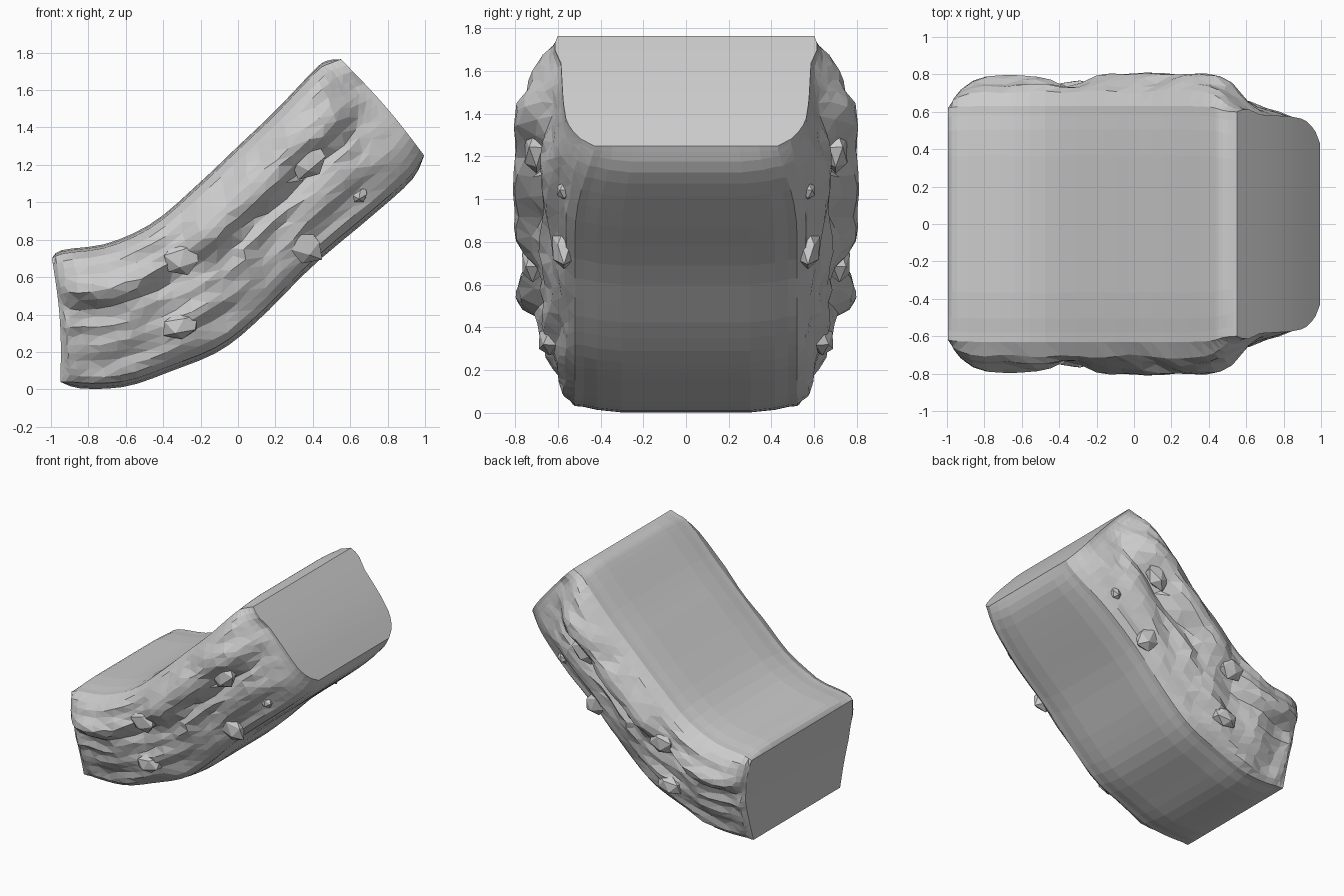
import bpy, bmesh, math, random
from mathutils import Vector, noise
from mathutils.bvhtree import BVHTree

if "Cube" in bpy.data.objects:
    bpy.data.objects.remove(bpy.data.objects["Cube"])

random.seed(4)

# Matching points on the top and bottom outline (x, z), from left end to right end
TOP = [(-.995, .70), (-.94, .745), (-.7, .78), (-.45, .895), (-.2, 1.11),
       (0, 1.3), (.2, 1.49), (.4, 1.70), (.47, 1.755), (.55, 1.765)]
BOT = [(-.95, .04), (-.84, .005), (-.6, .015), (-.35, .10), (-.09, .21),
       (.13, .39), (.4, .66), (.72, .93), (.93, 1.12), (.995, 1.25)]
# Half width down the side: (depth below top, half width)
SIDE = [(0, .63), (.05, .70), (.12, .735), (.2, .74), (.3, .76), (.37, .745), (.44, .68),
        (.52, .665), (.58, .68), (.65, .64), (.74, .63), (.83, .595), (.92, .58), (1, .52)]
# Half width at the two end faces
LEFT = [(0, .62), (.2, .65), (.5, .63), (.8, .57), (1, .53)]
RIGHT = [(0, .60), (.1, .62), (.25, .585), (.6, .575), (.78, .56), (.92, .51), (1, .43)]
# Bulges grown out of the sides: x, z, length, height, amount, tilt in degrees
BULGES = [(-.76, .53, .15, .06, .05, 5), (-.5, .60, .13, .07, .05, 20),
          (-.1, .92, .18, .10, .06, 40), (.14, 1.09, .15, .11, .08, 40),
          (.30, 1.34, .18, .07, .06, 42), (.48, 1.40, .14, .10, .06, 45),
          (-.2, .42, .18, .07, .05, 30), (-.6, .08, .12, .05, .02, 10)]
# Angular embedded stones: x, z, length, height, tilt in degrees
STONES = [(-.3, .70, .11, .10, 20), (.37, 1.23, .11, .11, 40), (.36, .77, .09, .11, 50),
          (.65, 1.04, .05, .04, 30), (-.31, .34, .11, .08, 10)]


def lerp(table, t):
    for (a, p), (b, q) in zip(table, table[1:]):
        if t <= b:
            return p + (q - p) * max(0, t - a) / (b - a)
    return table[-1][1]


def outline(pts, u):
    """Smooth curve through the points."""
    n = len(pts) - 1
    f = u * n
    i = min(int(f), n - 1)
    t = f - i
    a, b, c, d = (Vector(pts[max(0, min(n, i + k))]) for k in (-1, 0, 1, 2))
    return b + .5 * t * (c - a + t * (2 * a - 5 * b + 4 * c - d + t * (3 * (b - c) + d - a)))


def smooth(t):
    t = max(0, min(1, t))
    return t * t * (3 - 2 * t)


def half_width(u, v, x, z):
    inner = 4 * v * (1 - v)
    wave = .09 * inner * noise.noise(Vector((u * 6, 1.3, v)))
    w = lerp(SIDE, max(0, min(1, v + wave)))
    w += .05 * min(1, 2 * inner) * noise.noise(Vector((u * 10, v * 5, 5.1)))
    for bx, bz, a, b, h, tilt in BULGES:
        c, s = math.cos(math.radians(tilt)), math.sin(math.radians(tilt))
        d = (((x - bx) * c + (z - bz) * s) / a) ** 2 + (((z - bz) * c - (x - bx) * s) / b) ** 2
        w += h * math.exp(-d * d)
    if w > .74:  # ease towards the greatest half width
        w = .74 + .075 * math.tanh((w - .74) / .075)
    k = smooth(1 - u / .17)
    w = w * (1 - k) + lerp(LEFT, v) * k
    k = smooth((u - .72) / .26)
    return w * (1 - k) + lerp(RIGHT, v) * k


def point(u, v, s):
    # Shake the grid inside the side faces so that facets look chipped
    q = Vector((u * 41, v * 23, 0))
    inner = min(1, 4 * v * (1 - v)) * min(1, 12 * u * (1 - u))
    u2 = u + .016 * inner * noise.noise(q)
    v2 = v + .035 * inner * noise.noise(q + Vector((7, 3, 9)))
    p = outline(TOP, u2).lerp(outline(BOT, u2), v2)
    dent = .02 * math.sin(math.pi * v) * (smooth(1 - u / .12) + smooth((u - .88) / .12))
    edge = smooth((s - .65) / .35) * smooth(u / .1) * smooth((1 - u) / .1)
    lift = edge * (.03 * v ** 8 - .02 * (1 - v) ** 8)
    return (p.x + dent, s * half_width(u2, v2, p.x, p.y), p.y + lift)


def patch(bm, rows, cols, f):
    g = [[bm.verts.new(f(a, b)) for b in cols] for a in rows]
    for i in range(len(rows) - 1):
        for j in range(len(cols) - 1):
            bm.faces.new((g[i][j], g[i + 1][j], g[i + 1][j + 1], g[i][j + 1]))


def finish(name, bm):
    me = bpy.data.meshes.new(name)
    bm.to_mesh(me)
    ob = bpy.data.objects.new(name, me)
    bpy.context.collection.objects.link(ob)
    m = ob.modifiers.new("Mirror", 'MIRROR')
    m.use_axis = (False, True, False)
    m.use_clip = True


# Rock ramp: half of the body from five grid patches, mirrored across y
U = [i / 28 for i in range(29)]
V = [i / 16 for i in range(17)]
S = [0, .3, .58, .8, .92, 1]
bm = bmesh.new()
patch(bm, U, V, lambda u, v: point(u, v, 1))
for v in (0, 1):
    patch(bm, U, S, lambda u, s: point(u, v, s))
for u in (0, 1):
    patch(bm, V, S, lambda v, s: point(u, v, s))
bmesh.ops.remove_doubles(bm, verts=bm.verts, dist=.0005)
bmesh.ops.recalc_face_normals(bm, faces=bm.faces)
# Open half shells can flip: make sure the rough side faces outward
if sum(f.normal.y * f.calc_area() for f in bm.faces) < 0:
    bmesh.ops.reverse_faces(bm, faces=bm.faces)
rough = [f for f in bm.faces if f.normal.y > .4]
bmesh.ops.triangulate(bm, faces=rough, quad_method='SHORT_EDGE')
tree = BVHTree.FromBMesh(bm)
finish("rock_ramp", bm)

# Embedded stones on both sides
bm = bmesh.new()
for x, z, a, b, tilt in STONES:
    hit = tree.ray_cast(Vector((x, 2, z)), Vector((0, -1, 0)))[0]
    if hit is None:
        continue
    y = min(hit.y - .01, .745)
    t = math.radians(tilt)
    for vert in bmesh.ops.create_icosphere(bm, subdivisions=1, radius=1)["verts"]:
        c = vert.co * random.uniform(.9, 1.1)
        dx, dz = c.x * a, c.z * b
        vert.co = (x + dx * math.cos(t) - dz * math.sin(t),
                   y + c.y * min(.06, b),
                   z + dx * math.sin(t) + dz * math.cos(t))
finish("side_stones", bm)
